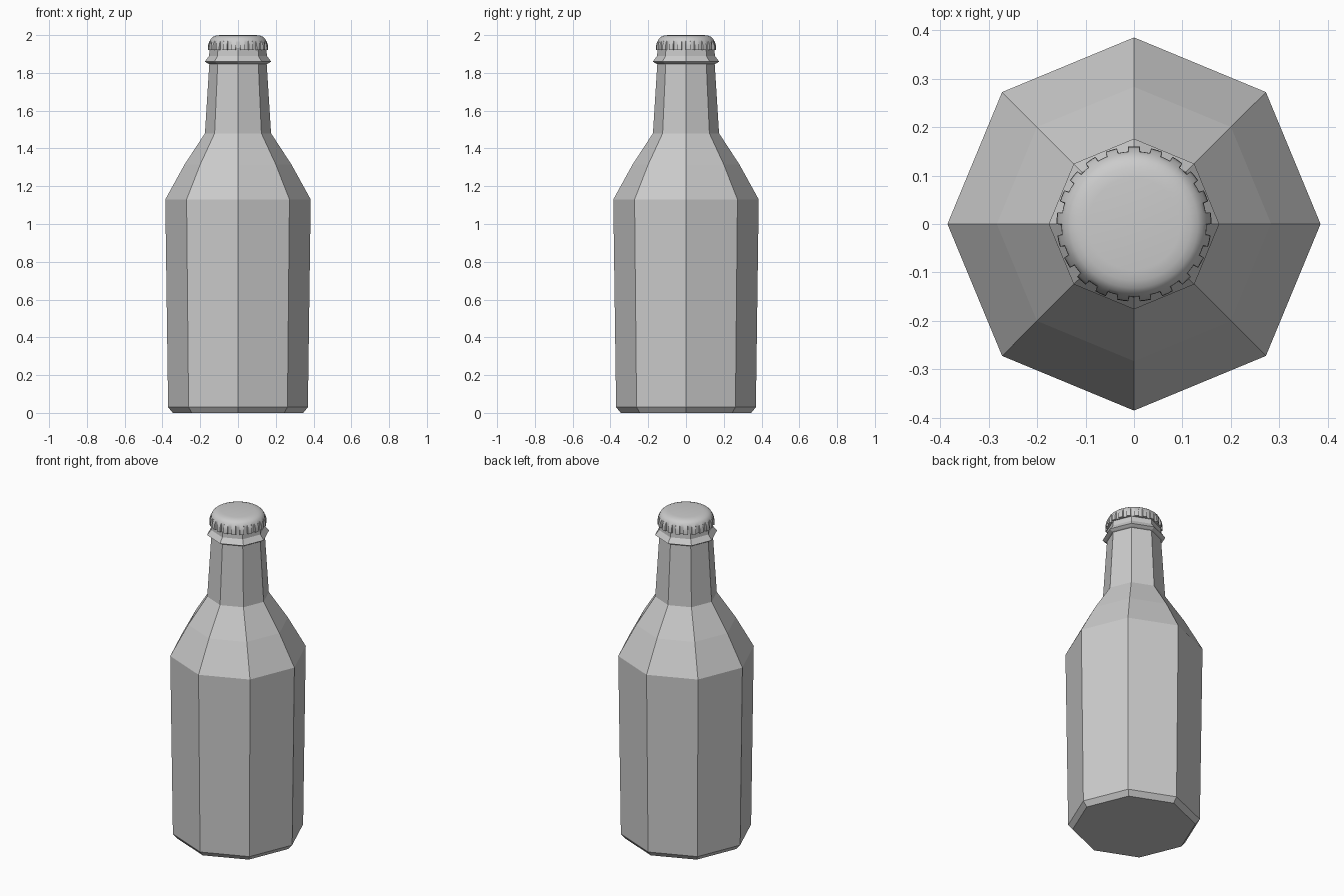
import bpy, bmesh, math

if "Cube" in bpy.data.objects:
    bpy.data.objects.remove(bpy.data.objects["Cube"])


def finish(bm, name):
    bmesh.ops.recalc_face_normals(bm, faces=bm.faces)
    mesh = bpy.data.meshes.new(name)
    bm.to_mesh(mesh)
    bm.free()
    obj = bpy.data.objects.new(name, mesh)
    bpy.context.collection.objects.link(obj)
    return obj


def loft(name, rings):
    """Skin a stack of closed point rings and cap both ends."""
    bm = bmesh.new()
    loops = [[bm.verts.new(p) for p in ring] for ring in rings]
    for a, b in zip(loops, loops[1:]):
        n = len(a)
        for i in range(n):
            j = (i + 1) % n
            bm.faces.new((a[i], a[j], b[j], b[i]))
    bm.faces.new(loops[0])
    bm.faces.new(loops[-1])
    return finish(bm, name)


def circle(radii, angles, z):
    return [(r * math.cos(a), r * math.sin(a), z) for r, a in zip(radii, angles)]


# Faceted eight-sided glass bottle with a collar below the mouth
eighths = [i * math.tau / 8 for i in range(8)]
profile = [(0.345, 0.0), (0.37, 0.03), (0.385, 1.13), (0.283, 1.315),
           (0.175, 1.48), (0.152, 1.847), (0.16, 1.85), (0.176, 1.86),
           (0.153, 1.89), (0.15, 1.94)]
loft("bottle", [circle([r] * 8, eighths, z) for r, z in profile])

# Domed crown cap with square crimps around its skirt
teeth = 21
pitch = math.tau / teeth
steps = ((0.0, 1), (0.25, 1), (0.5, 1), (0.54, 0), (0.75, 0), (0.96, 0))
angles, out = [], []
for t in range(teeth):
    for frac, is_out in steps:
        angles.append((t + frac - 0.25) * pitch + math.pi / 2)
        out.append(is_out)

# inner radius, crimp depth, height
cap_profile = [(0.150, 0.010, 1.92), (0.150, 0.009, 1.945), (0.150, 0.004, 1.962),
               (0.149, 0.0, 1.970), (0.143, 0.0, 1.982), (0.132, 0.0, 1.991),
               (0.117, 0.0, 1.997), (0.095, 0.0, 2.0)]
cap = loft("crown_cap", [circle([r + d * o for o in out], angles, z)
                         for r, d, z in cap_profile])
bpy.context.view_layer.objects.active = cap
cap.select_set(True)
bpy.ops.object.shade_smooth_by_angle(angle=math.radians(35))
